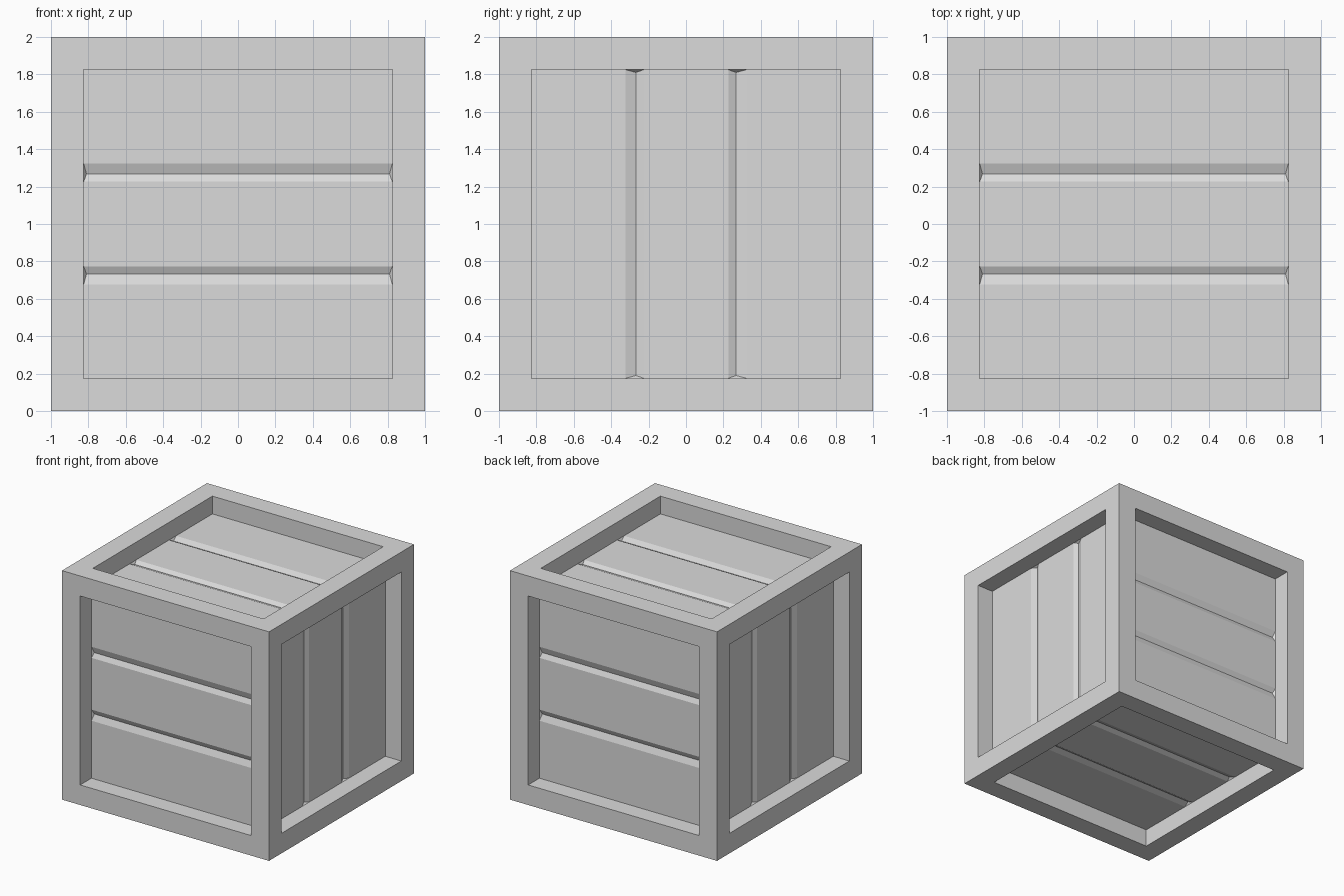
import bpy
import bmesh
from mathutils import Vector

old = bpy.data.objects.get("Cube")
if old:
    bpy.data.objects.remove(old, do_unlink=True)

BORDER, RECESS, GROOVE = 0.175, 0.155, 0.02
INNER = 1 - BORDER
CENTRE = Vector((0, 0, 1))
COLOUR = (0.71, 0.71, 0.71, 1)

grey = bpy.data.materials.new("light grey")
grey.use_nodes = True
grey.diffuse_color = COLOUR
grey.node_tree.nodes["Principled BSDF"].inputs["Base Color"].default_value = COLOUR


def finish(bm, name):
    mesh = bpy.data.meshes.new(name)
    bm.to_mesh(mesh)
    bm.free()
    mesh.materials.append(grey)
    obj = bpy.data.objects.new(name, mesh)
    bpy.context.collection.objects.link(obj)


# Square frame: every side of a cube gets an even border and a straight recess
def build_frame():
    bm = bmesh.new()
    bmesh.ops.create_cube(bm, size=2)
    bm.normal_update()
    sides = list(bm.faces)
    bmesh.ops.inset_individual(bm, faces=sides, thickness=BORDER, use_even_offset=True)
    for side in sides:
        normal = side.normal.copy()
        floor = bmesh.ops.extrude_discrete_faces(bm, faces=[side])["faces"][0]
        bmesh.ops.translate(bm, vec=-normal * RECESS, verts=floor.verts)
        bm.faces.remove(floor)
    bmesh.ops.translate(bm, vec=CENTRE, verts=bm.verts)
    finish(bm, "crate_frame")


# Boarded panel: a strip across three boards, with a closed V groove at each joint
def build_panel(name, normal, along):
    n, u = Vector(normal), Vector(along)
    v = n.cross(u)
    half = [(0.226, 0), (0.268, GROOVE), (0.323, 0), (INNER, 0)]
    profile = [(-o, d) for o, d in reversed(half)] + half
    bm = bmesh.new()
    rows = []
    for offset, depth in profile:
        reach = INNER - (0.015 if depth else 0)
        base = CENTRE + n * (1 - RECESS - depth) + v * offset
        rows.append([bm.verts.new(base + u * s * reach) for s in (-1, 1)])
    for a, b in zip(rows, rows[1:]):
        bm.faces.new((a[0], a[1], b[1], b[0]))
    # sloping groove ends
    for i, (_, depth) in enumerate(profile):
        if depth:
            a, b, c = rows[i - 1:i + 2]
            bm.faces.new((a[0], b[0], c[0]))
            bm.faces.new((c[1], b[1], a[1]))
    finish(bm, name)


build_frame()
X, Z = (1, 0, 0), (0, 0, 1)
for name, normal, along in (
    ("front_panel", (0, -1, 0), X),
    ("back_panel", (0, 1, 0), X),
    ("top_panel", Z, X),
    ("bottom_panel", (0, 0, -1), X),
    ("left_panel", X, Z),
    ("right_panel", (-1, 0, 0), Z),
):
    build_panel(name, normal, along)
